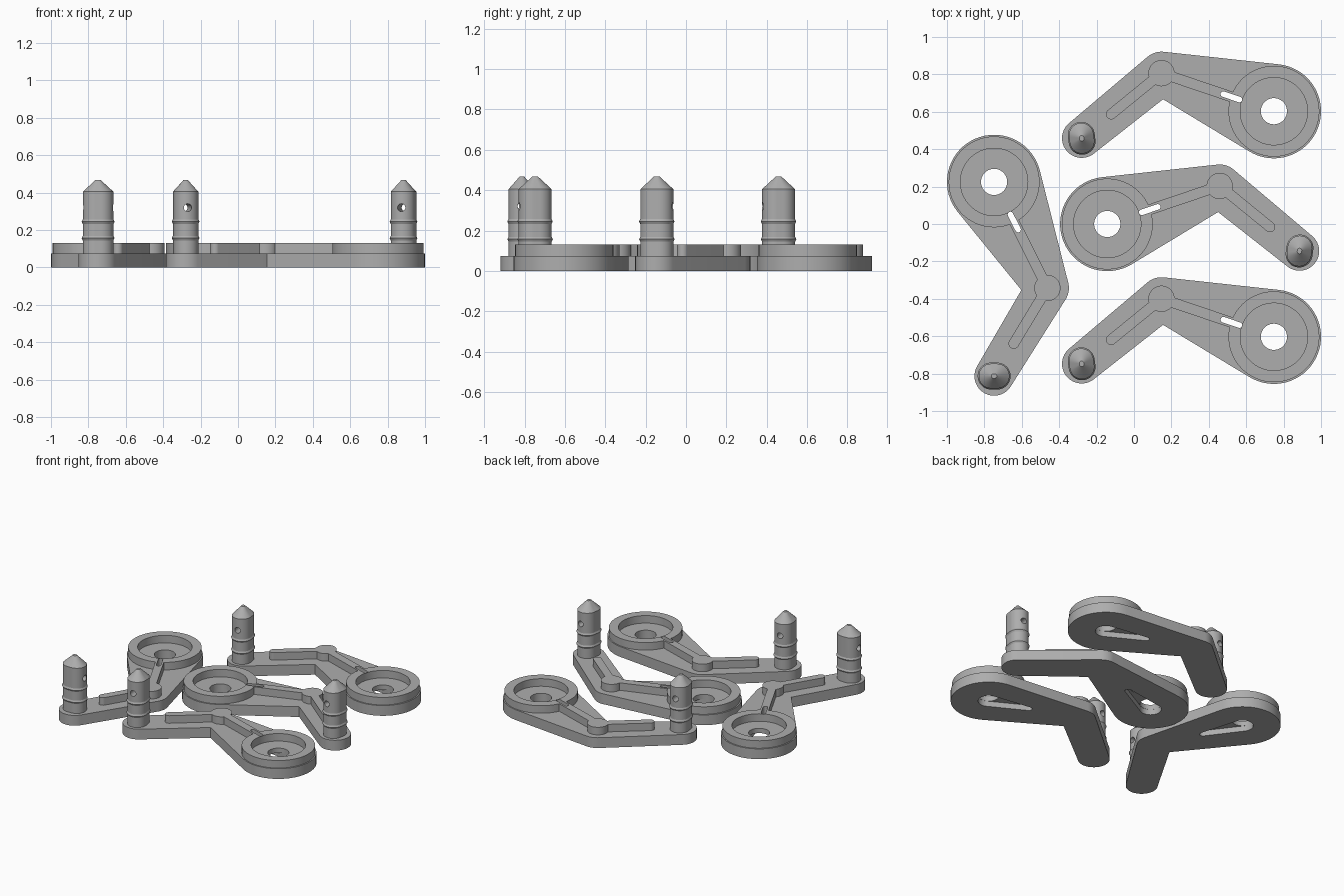
import bpy, bmesh, math
from mathutils import Vector, Matrix

cube = bpy.data.objects.get("Cube")
if cube:
    bpy.data.objects.remove(cube, do_unlink=True)

grey = bpy.data.materials.new("light_grey")
grey.use_nodes = True
GREY = (0.42, 0.42, 0.42, 1)
grey.diffuse_color = GREY
grey.node_tree.nodes["Principled BSDF"].inputs["Base Color"].default_value = GREY

# Key points of one arm, and its layer heights
HUB, ELBOW, PIN = Vector((0, 0)), Vector((0.285, -0.567)), Vector((0, -1.038))
HUB_R, ELBOW_R, PIN_R = 0.252, 0.115, 0.105
BASE_TOP, RIB_TOP = 0.075, 0.13


def polar(a, r=1.0):
    return Vector((math.cos(a) * r, math.sin(a) * r))


def arc(c, r, a0, a1):
    n = max(3, math.ceil((a1 - a0) / math.radians(6)))
    return [c + polar(a0 + (a1 - a0) * i / n, r) for i in range(n + 1)]


def circle(c, r):
    return arc(c, r, 0, math.tau)[:-1]


def tangents(c1, r1, c2, r2):
    """Normal angles of the two outer tangents of two circles."""
    d = c2 - c1
    t, p = math.atan2(d.y, d.x), math.acos((r1 - r2) / d.length)
    return t + p, t - p


def capsule(c1, r1, c2, r2):
    a, b = tangents(c1, r1, c2, r2)
    return arc(c1, r1, a, b + math.tau) + arc(c2, r2, b, a)


def add_object(name, bm):
    bmesh.ops.recalc_face_normals(bm, faces=bm.faces)
    mesh = bpy.data.meshes.new(name)
    bm.to_mesh(mesh)
    bm.free()
    mesh.materials.append(grey)
    obj = bpy.data.objects.new(name, mesh)
    bpy.context.collection.objects.link(obj)
    return obj


def loft(name, rings):
    """Skin closed rings of 3D points and cap both ends."""
    bm = bmesh.new()
    loops = [[bm.verts.new(p) for p in ring] for ring in rings]
    n = len(loops[0])
    for lo, hi in zip(loops, loops[1:]):
        for i in range(n):
            j = (i + 1) % n
            bm.faces.new((lo[i], lo[j], hi[j], hi[i]))
    bm.faces.new(loops[0][::-1])
    bm.faces.new(loops[-1])
    return add_object(name, bm)


def prism(name, pts, z0, z1):
    return loft(name, [[(p.x, p.y, z) for p in pts] for z in (z0, z1)])


def combine(target, tool, operation):
    mod = target.modifiers.new("cut", "BOOLEAN")
    mod.operation, mod.object, mod.solver = operation, tool, "EXACT"
    bpy.context.view_layer.update()
    deps = bpy.context.evaluated_depsgraph_get()
    result = bpy.data.meshes.new_from_object(target.evaluated_get(deps))
    target.modifiers.clear()
    target.data = result
    bpy.data.objects.remove(tool, do_unlink=True)


# Base plate outline: hub arc, inner corner, pin arc, elbow arc
out1, in1 = tangents(HUB, HUB_R, ELBOW, ELBOW_R)
out2, in2 = tangents(ELBOW, ELBOW_R, PIN, PIN_R)
n1, n2 = polar(in1), polar(in2)
corner = Matrix((n1, n2)).inverted() @ Vector((n1.dot(HUB) + HUB_R, n2.dot(ELBOW) + ELBOW_R))
outline = (arc(HUB, HUB_R, out1, in1 + math.tau) + [corner]
           + arc(PIN, PIN_R, in2, out2) + arc(ELBOW, ELBOW_R, out2, out1))
arm = prism("arm", outline, 0, BASE_TOP)

# Raised hub ring, ribs and elbow boss
to_elbow = (ELBOW - HUB).normalized()
rib_end = ELBOW.lerp(PIN, 0.63)
for pts in (circle(HUB, 0.243),
            capsule(to_elbow * 0.21, 0.028, ELBOW, 0.028),
            capsule(ELBOW, 0.028, rib_end, 0.028),
            circle(ELBOW, 0.07)):
    combine(arm, prism("raised", pts, 0.05, RIB_TOP), "UNION")

# Hub recess, hub hole, cord slot and tapered pocket underneath
slot_in, slot_out = to_elbow * 0.195, to_elbow * 0.285
for pts, z0, z1 in ((circle(HUB, 0.18), BASE_TOP, 0.2),
                    (circle(HUB, 0.07), -0.1, 0.2),
                    (capsule(slot_in, 0.015, slot_out, 0.015), -0.1, 0.2),
                    (capsule(HUB, 0.071, slot_out, 0.022), -0.1, 0.04)):
    combine(arm, prism("cutter", pts, z0, z1), "DIFFERENCE")


# Barbed pin: oval section, two bulges, tapered tip
def oval(z, r, half):
    pts = capsule(PIN - Vector((half, 0)), r, PIN + Vector((half, 0)), r)
    return [(p.x, p.y, z) for p in pts]


R, HALF = 0.066, 0.016
rings = [oval(0.06, R, HALF)]
for z in (0.157, 0.245):
    rings += [oval(z + dz, R + dr, HALF) for dz, dr in ((-0.012, 0), (0, 0.006), (0.012, 0))]
rings += [oval(0.405, R, HALF), oval(0.462, 0.016, 0.004), oval(0.467, 0.012, 0.003)]
pin = loft("pin", rings)

# Cross hole along the pin's long side
bm = bmesh.new()
bmesh.ops.create_cone(bm, cap_ends=True, segments=24, radius1=0.021, radius2=0.021, depth=0.4,
                      matrix=Matrix.Translation((PIN.x, PIN.y, 0.32)) @ Matrix.Rotation(math.pi / 2, 4, "Y"))
combine(pin, add_object("cutter", bm), "DIFFERENCE")

# Four copies: hub position, turn in degrees, mirrored or not
TURN = 82
placements = {
    "left_side": (-0.748, 0.225, 0, 1),
    "middle": (-0.143, 0, TURN, 1),
    "back": (0.748, 0.603, -TURN, -1),
    "front": (0.748, -0.603, -TURN, -1),
}
for place, (x, y, turn, flip) in placements.items():
    place = "right_side" if place == "left_side" else place
    matrix = (Matrix.Translation((x, y, 0)) @ Matrix.Rotation(math.radians(turn), 4, "Z")
              @ Matrix.Diagonal((flip, 1, 1, 1)))
    for part in (arm, pin):
        mesh = part.data.copy()
        mesh.transform(matrix)
        if flip < 0:
            mesh.flip_normals()
        obj = bpy.data.objects.new(f"{place}_{part.name}", mesh)
        bpy.context.collection.objects.link(obj)
        bpy.ops.object.select_all(action="DESELECT")
        obj.select_set(True)
        bpy.context.view_layer.objects.active = obj
        bpy.ops.object.shade_smooth_by_angle(angle=math.radians(25))
for part in (arm, pin):
    bpy.data.objects.remove(part, do_unlink=True)
